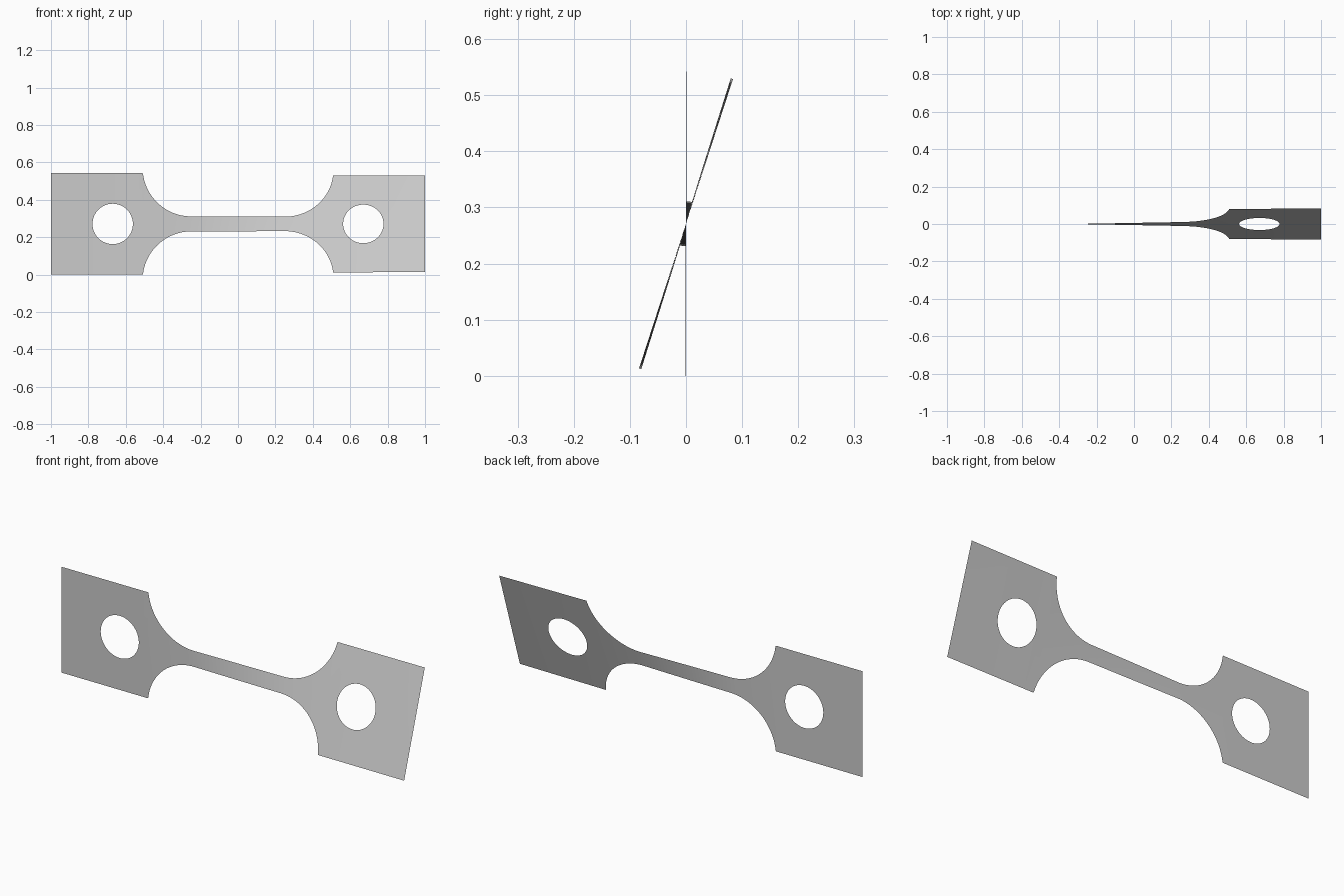
import bpy, bmesh
from math import sin, cos, pi, sqrt, radians

cube = bpy.data.objects.get("Cube")
if cube:
    bpy.data.objects.remove(cube, do_unlink=True)

HALF_H, NECK, MID_Z = 0.271, 0.04, 0.271
FILLET_R, FILLET_X, SHOULDER = 0.26, 0.25, 0.51
HOLE_X, HOLE_R = 0.67, 0.108
# Twist in degrees along the length, concentrated in the slim neck
TWIST = [(-1, 0), (-0.51, 0.2), (-0.27, 1.3), (0.27, 15.5), (0.51, 17.1), (1, 18)]


def half_height(x):
    """Outline: wide grips, circular fillets, slim neck."""
    a = abs(x)
    if a >= SHOULDER:
        return HALF_H
    if a <= FILLET_X:
        return NECK
    return min(HALF_H, NECK + FILLET_R - sqrt(max(0, FILLET_R**2 - (a - FILLET_X)**2)))


def hole_half(x):
    return sqrt(max(0, HOLE_R**2 - (abs(x) - HOLE_X)**2))


def twist(x):
    for (x0, a0), (x1, a1) in zip(TWIST, TWIST[1:]):
        if x <= x1:
            return radians(a0 + (a1 - a0) * (x - x0) / (x1 - x0))
    return radians(TWIST[-1][1])


# Column positions for one half, mirrored to the other
cols = [0.25 * i / 6 for i in range(6)]
cols += [FILLET_X + (SHOULDER - FILLET_X) * sin(pi / 2 * i / 24) for i in range(25)]
cols += [HOLE_X - HOLE_R * cos(pi * i / 32) for i in range(33)]
cols += [0.83, 0.89, 0.95, 1.0]
cols = sorted({round(s * c, 5) for c in cols for s in (-1, 1)})

# Twisted sheet: an upper and a lower strip that part around the holes
bm = bmesh.new()


def point(x, h):
    a = twist(x)
    return bm.verts.new((x, h * sin(a), MID_Z + h * cos(a)))


for side in (-1, 1):
    for xa, xb in zip(cols, cols[1:]):
        corners = [(xa, hole_half(xa)), (xb, hole_half(xb)),
                   (xb, half_height(xb)), (xa, half_height(xa))]
        if side < 0:
            corners.reverse()
        bm.faces.new([point(x, side * h) for x, h in corners])
bmesh.ops.remove_doubles(bm, verts=bm.verts, dist=0.00005)
for f in bm.faces:
    f.smooth = True

mesh = bpy.data.meshes.new("twisted_test_strip")
bm.to_mesh(mesh)
bm.free()
strip = bpy.data.objects.new("twisted_test_strip", mesh)
bpy.context.collection.objects.link(strip)

# Plain grey metal
grey = bpy.data.materials.new("plain_grey")
grey.use_nodes = True
colour = (0.6, 0.6, 0.6, 1)
grey.diffuse_color = colour
grey.node_tree.nodes["Principled BSDF"].inputs["Base Color"].default_value = colour
mesh.materials.append(grey)
